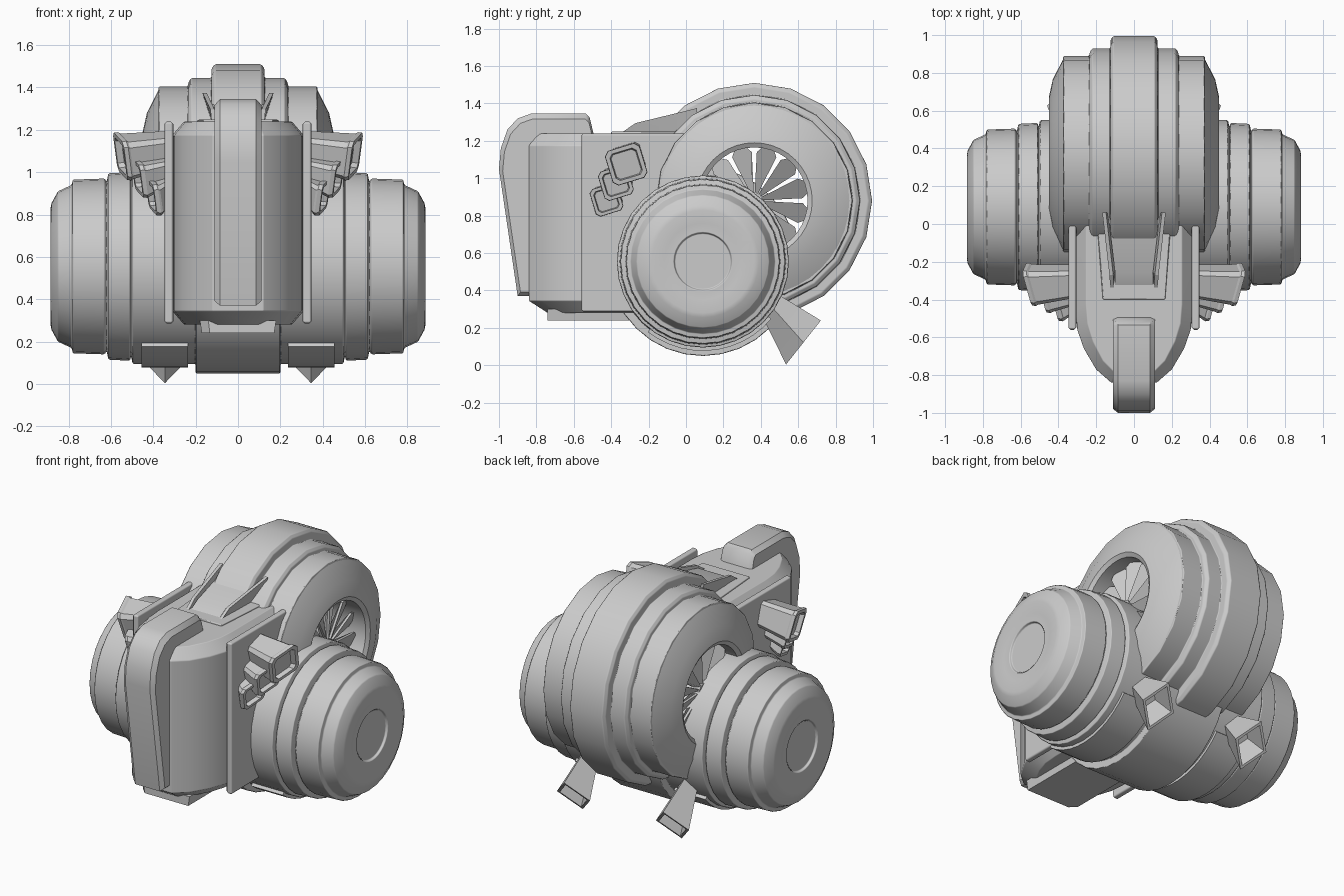
import bpy, bmesh
from math import sin, cos, pi, radians

if "Cube" in bpy.data.objects:
    bpy.data.objects.remove(bpy.data.objects["Cube"])


def add_loft(bm, rings):
    # skin a stack of equal-length rings and cap both ends
    vs = [[bm.verts.new(p) for p in r] for r in rings]
    n = len(rings[0])
    for a, b in zip(vs, vs[1:]):
        for i in range(n):
            j = (i + 1) % n
            bm.faces.new((a[i], a[j], b[j], b[i]))
    bm.faces.new(vs[0][::-1])
    bm.faces.new(vs[-1])


def finish(name, bm, mirror=False, bevel=0.0, angle=30):
    bmesh.ops.remove_doubles(bm, verts=bm.verts, dist=1e-5)
    bmesh.ops.recalc_face_normals(bm, faces=bm.faces)
    me = bpy.data.meshes.new(name)
    bm.to_mesh(me)
    bm.free()
    ob = bpy.data.objects.new(name, me)
    bpy.context.collection.objects.link(ob)
    bpy.ops.object.select_all(action='DESELECT')
    ob.select_set(True)
    bpy.context.view_layer.objects.active = ob
    bpy.ops.object.shade_smooth_by_angle(angle=radians(angle))
    if mirror:
        ob.modifiers.new("Mirror", 'MIRROR')
    if bevel:
        b = ob.modifiers.new("Bevel", 'BEVEL')
        b.width, b.segments, b.limit_method = bevel, 1, 'ANGLE'
        b.angle_limit = radians(30)
        b.harden_normals = True
    return ob


def loft(name, rings, **kw):
    bm = bmesh.new()
    add_loft(bm, rings)
    return finish(name, bm, **kw)


def revolve(name, half, cy, cz, segs, closed, **kw):
    # half profile of (x, radius) from outside to the middle, mirrored in x
    prof = half + [(-x, r) for x, r in reversed(half)]
    n = len(prof)
    bm = bmesh.new()
    grid = [[bm.verts.new((x, cy + r * cos(2 * pi * k / segs), cz + r * sin(2 * pi * k / segs)))
             for x, r in prof] for k in range(segs)]
    for k in range(segs):
        a, b = grid[k], grid[(k + 1) % segs]
        for i in range(n if closed else n - 1):
            j = (i + 1) % n
            bm.faces.new((a[i], a[j], b[j], b[i]))
    bmesh.ops.remove_doubles(bm, verts=bm.verts, dist=1e-5)
    return finish(name, bm, **kw)


WY, WZ = 0.365, 0.88     # rear wheel axis
DY, DZ = 0.09, 0.555     # front drum axis

# Rear wheel: stepped tread and dished, open-centred sides
revolve("wheel_tread", [(0.375, 0.40), (0.375, 0.525), (0.235, 0.525), (0.235, 0.545), (0.22, 0.565),
                        (0.125, 0.565), (0.125, 0.61), (0.11, 0.63)],
        WY, WZ, 20, True, bevel=0.006)
revolve("wheel_dish", [(0.30, 0.285), (0.435, 0.285), (0.45, 0.31), (0.43, 0.40), (0.37, 0.518), (0.2, 0.518),
                       (0.2, 0.285)], WY, WZ, 40, True)

# Fan blades inside the wheel opening
bm = bmesh.new()
N = 12
for k in range(N):
    a = pi / 2 + pi / N + 2 * pi * k / N
    ring = []
    for r, t in ((0.03, -0.2), (0.26, -0.21), (0.287, -0.12), (0.287, 0.12), (0.26, 0.21), (0.03, 0.2)):
        ring.append((0.34 + 0.1 * t, WY + r * cos(a + t), WZ + r * sin(a + t)))
    add_loft(bm, [ring, [(x + 0.015, y, z) for x, y, z in ring]])
add_loft(bm, [[(x, WY + 0.045 * cos(2 * pi * k / 16), WZ + 0.045 * sin(2 * pi * k / 16)) for k in range(16)]
              for x in (0.32, 0.38)])
finish("wheel_fan", bm, mirror=True)

# Wide front drum with stepped bands and recessed end caps
revolve("front_drum", [(0.86, 0), (0.86, 0.15), (0.875, 0.155), (0.875, 0.205), (0.885, 0.275), (0.88, 0.30),
                       (0.85, 0.355), (0.785, 0.385), (0.78, 0.41), (0.63, 0.415), (0.62, 0.40), (0.612, 0.44),
                       (0.51, 0.445), (0.505, 0.425), (0.497, 0.46), (0.2, 0.46), (0.2, 0.505)],
        DY, DZ, 32, False, bevel=0.005)

# Curved pads under the drum
arc = [radians(232 + 8 * i) for i in range(12)]
loft("drum_pad", [[(x, DY + r * cos(a), DZ + r * sin(a))
                   for x, r in ((0.235, 0.43), (0.455, 0.43), (0.455, 0.478), (0.235, 0.478))]
                  for a in arc], mirror=True)

# Front hull with rounded nose, chamfered above and below
side = [(0.31, 0.06), (0.31, -0.45), (0.30, -0.56), (0.265, -0.66), (0.20, -0.77), (0.12, -0.84)]
plan = side + [(-x, y) for x, y in reversed(side)]


def hull_ring(k, m, z):
    return [(x * k, y * m if y < 0 else y, z) for x, y in plan]


loft("hull", [hull_ring(0.82, 0.88, 0.28), hull_ring(1, 1, 0.345), hull_ring(1, 1, 1.175),
              hull_ring(0.82, 0.94, 1.24)], bevel=0.005, angle=35)
loft("hull_keel", [[(0.18 * s, -0.74, z), (0.14 * s, -0.74, z), (-0.14 * s, -0.74, z), (-0.18 * s, -0.70, z),
                    (-0.18 * s, -0.2, z), (0.18 * s, -0.2, z)] for s, z in ((0.95, 0.24), (1, 0.30))])

# Thin side plates
plate = [(-0.56, 0.285), (-0.56, 1.24), (0.0, 1.24), (0.0, 0.285)]
loft("side_plate", [[(x, y, z) for y, z in plate] for x in (0.305, 0.348)], mirror=True, bevel=0.012)

# Arched nose fin
fin = [(-0.90, 0.37), (-1.0, 1.05), (-0.99, 1.16), (-0.955, 1.26), (-0.90, 1.32), (-0.83, 1.345),
       (-0.535, 1.345), (-0.515, 1.325), (-0.49, 1.22), (-0.79, 1.18), (-0.79, 0.37)]


def fin_ring(x, k):
    return [(x, -0.6 + (y + 0.6) * k, 0.8 + (z - 0.8) * k) for y, z in fin]


loft("nose_fin", [fin_ring(-0.11, 0.92), fin_ring(-0.11, 0.95), fin_ring(-0.085, 1),
                  fin_ring(0.085, 1), fin_ring(0.11, 0.95), fin_ring(0.11, 0.92)], angle=35)

# Hood panel and raised scoop with flared side walls
loft("hood_panel", [[(-0.165, -0.40, z), (0.165, -0.40, z), (0.20, 0.06, z), (-0.20, 0.06, z)]
                    for z in (1.2, 1.25)], bevel=0.006)
loft("hood_scoop", [[(-w1, y, 1.22), (w1, y, 1.22), (w2, y, z), (-w2, y, z)]
                    for y, w1, w2, z in ((-0.35, 0.11, 0.10, 1.235), (-0.26, 0.11, 0.10, 1.285),
                                         (0.08, 0.11, 0.14, 1.345))], angle=20)
loft("scoop_wall", [[(w, y, 1.22), (w + 0.012, y, 1.22), (w2 + 0.02, y, z), (w2, y, z)]
                    for y, w, w2, z in ((-0.35, 0.10, 0.105, 1.24), (-0.27, 0.10, 0.11, 1.295),
                                        (0.06, 0.11, 0.148, 1.375))], mirror=True, angle=20)


# Stacked side outlets, three per side
def outlet_ring(x, y, z, h, lean):
    c, s = cos(radians(17)), sin(radians(17))
    pts = []
    for a, b in ((-1, -.75), (-.75, -1), (.75, -1), (1, -.75), (1, .75), (.75, 1), (-.75, 1), (-1, .75)):
        dy, dz = h * (a * c - b * s), h * (a * s + b * c)
        pts.append((x + lean * (0.22 * dy + 0.2 * dz), y + dy, z + dz))
    return pts


for label, x, y, z, h in (("large", 0.555, -0.32, 1.075, 0.095), ("middle", 0.475, -0.375, 0.975, 0.08),
                          ("small", 0.41, -0.425, 0.885, 0.075)):
    loft("side_outlet_" + label,
         [outlet_ring(0.33, y + 0.015, z + 0.03, h * 0.8, 0), outlet_ring(x - 0.03, y, z, h * 0.96, 1),
          outlet_ring(x - 0.02, y, z, h * 1.02, 1), outlet_ring(x, y, z, h, 1),
          outlet_ring(x, y, z, h * 0.78, 1), outlet_ring(x - 0.03, y, z, h * 0.72, 1)], mirror=True, angle=20)


# Flared diamond exhausts at the rear
def diamond(y, z, h, w):
    u, v = 0.62 * h, 0.785 * h
    return [(0.345, y + u, z + v), (0.345 + w, y, z), (0.345, y - u, z - v), (0.345 - w, y, z)]


loft("rear_exhaust", [diamond(0.42, 0.35, 0.07, 0.055), diamond(0.465, 0.305, 0.078, 0.06),
                      diamond(0.628, 0.122, 0.15, 0.115), diamond(0.628, 0.122, 0.125, 0.095),
                      diamond(0.53, 0.232, 0.075, 0.058)], mirror=True, angle=15)
